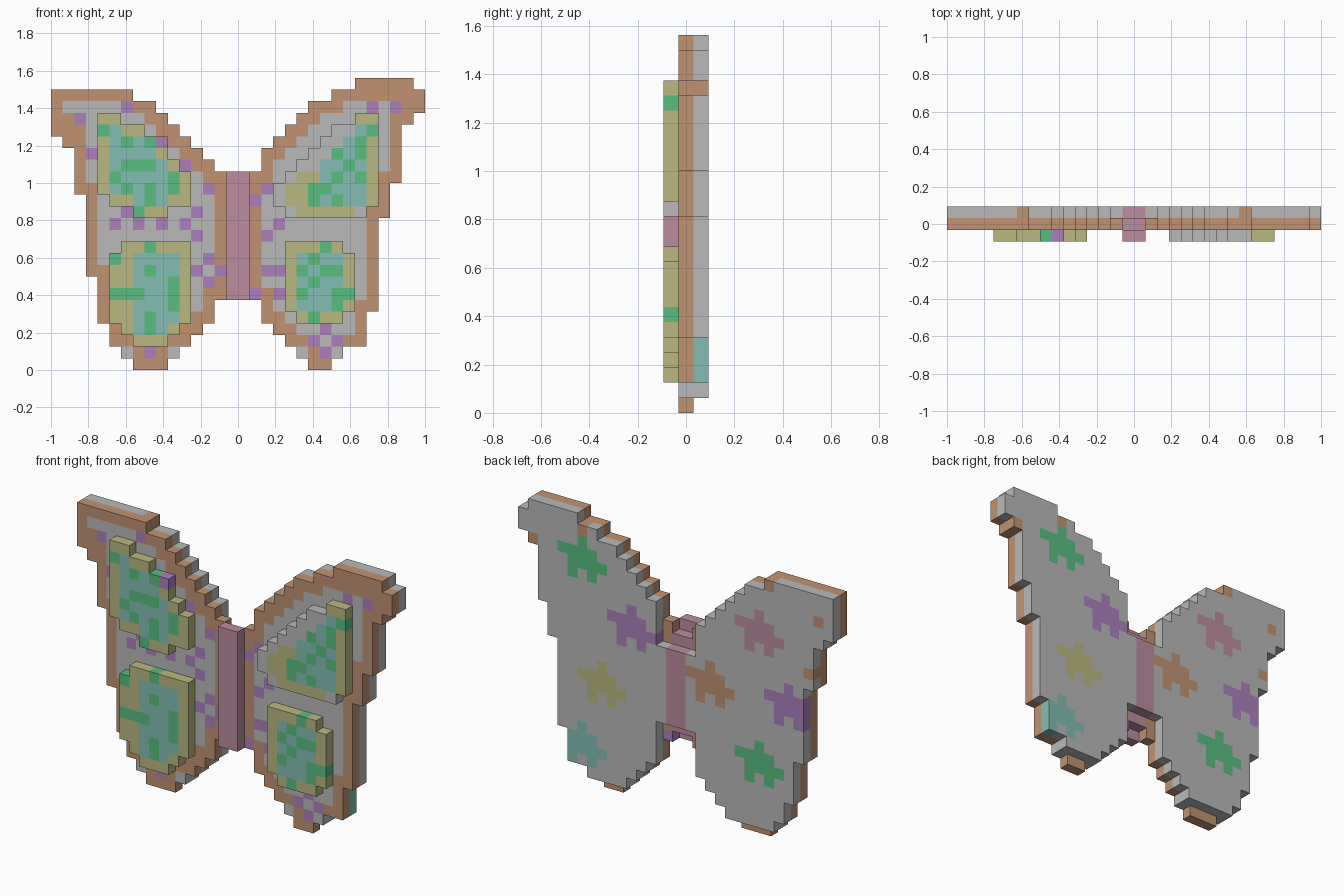
import bpy
import bmesh

cube = bpy.data.objects.get("Cube")
if cube:
    bpy.data.objects.remove(cube)

U = 1 / 16            # size of one block
COLS = 32             # blocks across the full wingspan
FRONT, MIDDLE, BACK = range(3)

# Palette
PALETTE = {
    "grey": (.49, .49, .49),
    "brown": (.53, .29, .165),
    "olive": (.485, .485, .216),
    "teal": (.227, .515, .456),
    "green": (.098, .515, .216),
    "purple": (.413, .216, .515),
    "pink": (.503, .27, .352),
}
NAMES = list(PALETTE)
MATERIALS = []
for name, rgb in PALETTE.items():
    mat = bpy.data.materials.new(name)
    mat.use_nodes = True
    mat.diffuse_color = (*rgb, 1)
    mat.node_tree.nodes["Principled BSDF"].inputs["Base Color"].default_value = (*rgb, 1)
    MATERIALS.append(mat)


def build(name, cells, layer):
    """Turn {(column, row): colour} into one slab of blocks, skipping inner faces."""
    bm = bmesh.new()
    corners = {}

    def corner(c, d, r):
        key = (c, d, r)
        if key not in corners:
            corners[key] = bm.verts.new(((c - COLS / 2) * U, (d - 1.5) * U, r * U))
        return corners[key]

    def quad(colour, *points):
        face = bm.faces.new([corner(*p) for p in points])
        face.material_index = NAMES.index(colour)

    n, f = layer, layer + 1
    for (c, r), colour in cells.items():
        e, t = c + 1, r + 1
        quad(colour, (c, n, r), (e, n, r), (e, n, t), (c, n, t))
        quad(colour, (e, f, r), (c, f, r), (c, f, t), (e, f, t))
        if (c - 1, r) not in cells:
            quad(colour, (c, f, r), (c, n, r), (c, n, t), (c, f, t))
        if (e, r) not in cells:
            quad(colour, (e, n, r), (e, f, r), (e, f, t), (e, n, t))
        if (c, r - 1) not in cells:
            quad(colour, (c, f, r), (e, f, r), (e, n, r), (c, n, r))
        if (c, t) not in cells:
            quad(colour, (c, n, t), (e, n, t), (e, f, t), (c, f, t))
    mesh = bpy.data.meshes.new(name)
    bm.to_mesh(mesh)
    bm.free()
    for mat in MATERIALS:
        mesh.materials.append(mat)
    obj = bpy.data.objects.new(name, mesh)
    bpy.context.collection.objects.link(obj)
    return obj


def fill(starts, ends, bottom=0):
    """Cells of a stepped outline given its first and last column in each row."""
    return {(c, bottom + i) for i, (a, b) in enumerate(zip(starts, ends))
            for c in range(a, b)}


def inside(cell, shape, diagonal):
    c, r = cell
    return all((c + i, r + j) in shape for i in (-1, 0, 1) for j in (-1, 0, 1)
               if diagonal or not (i and j))


def paint(cells, colour, spots):
    for spot in spots:
        if spot in cells:
            cells[spot] = colour


def wing(side, shape, brown_patch, purple_spots, splats, edge_spots):
    # Middle slab: brown rim, grey field, purple spots
    cells = {p: "grey" if inside(p, shape, True) else "brown" for p in shape}
    paint(cells, "brown", brown_patch)
    paint(cells, "purple", purple_spots)
    ends = [p for p in shape if p[1] == 1]
    paint(cells, "grey", (min(ends), max(ends)))
    build(side + "_wing", cells, MIDDLE)

    # Back slab: grey with coloured splats
    cells = {(c, r): "grey" for c, r in shape
             if r > 0 and (c not in (14, 17) or 8 <= r <= 14)}
    for colour, c, r in splats:
        blot = {(c + i, r + j) for i in (-1, 0, 1) for j in (0, 1)}
        blot |= {(c + 2, r + 1), (c - 2, r), (c - 1, r - 1), (c + 1, r - 1), (c, r + 2)}
        paint(cells, colour, blot)
    paint(cells, "brown", edge_spots)
    build(side + "_wing_back", cells, BACK)


def plate(name, shape, core, green_spots, extra=()):
    # Raised wing marking: olive rim, teal core, green spots
    lo, hi = core
    cells = {p: "teal" if lo <= p[0] <= hi and inside(p, shape, False) else "olive"
             for p in shape}
    paint(cells, "green", green_spots)
    for colour, spot in extra:
        paint(cells, colour, [spot])
    build(name, cells, FRONT)


# Wings
right_shape = fill(
    [7, 6] + [5] * 2 + [4] * 4 + [3] * 7 + [2] * 4 + [1] + [0] * 4,
    [10, 11, 12, 13, 14, 14] + [15] * 11 + [14, 13, 12, 11, 10, 9, 7])
left_shape = fill(
    [22, 21, 20, 19, 18, 18] + [17] * 11 + [18, 18, 19, 20, 21, 22, 24, 26],
    [24, 25] + [27] * 3 + [28] * 8 + [29] * 3 + [30] * 5 + [31, 32, 32, 31])

wing("right", right_shape, [(1, 21), (2, 20), (2, 19)],
     [(6, 22), (2, 21), (3, 18), (11, 17), (13, 15), (6, 13), (12, 13), (5, 12),
      (7, 12), (9, 12), (11, 12), (12, 11), (13, 9), (12, 8), (14, 8), (13, 7),
      (5, 9), (8, 1)],
     [("pink", 7, 18), ("brown", 12, 12), ("purple", 4, 12), ("green", 7, 6)],
     [(6, 23), (1, 21), (2, 16)])
wing("left", left_shape, [(c, 23) for c in range(24, COLS)],
     [(27, 22), (29, 22), (18, 15), (17, 14), (19, 12), (18, 11), (18, 8), (19, 8),
      (17, 6), (19, 6), (23, 3), (22, 2), (24, 2), (23, 1)],
     [("green", 25, 20), ("purple", 20, 15), ("olive", 23, 9), ("teal", 25, 3)],
     [(25, 23), (30, 21)])

# Raised markings on the front
plate("right_upper_marking",
      fill([7, 5] + [4] * 7, [10, 12, 12, 12, 11, 10, 10, 8, 6], 13), (5, 9),
      [(4, 20), (6, 19), (8, 19), (6, 17), (7, 17), (5, 16), (8, 17), (6, 15),
       (8, 15), (10, 16), (10, 15), (8, 14), (7, 13)],
      [("purple", (9, 19))])
plate("right_lower_marking",
      fill([7, 6] + [5] * 6 + [6], [10, 11] + [12] * 7, 2), (7, 10),
      [(5, 9), (8, 10), (8, 8), (5, 6), (6, 6), (7, 6), (10, 7), (10, 6), (10, 5),
       (8, 4), (8, 3)])

starts = [20, 19, 19, 20, 21, 22, 23, 24, 26]
plate("left_upper_marking", fill(starts, [27] + [28] * 8, 13), (23, 26),
      [(27, 20), (26, 19), (24, 18), (26, 18), (25, 17), (24, 16), (26, 16),
       (22, 15), (23, 15), (22, 14), (24, 14)],
      [("grey", (c, 13 + i)) for i, c in enumerate(starts[:-1])]
      + [("grey", (c, 17 + i)) for i, c in enumerate((22, 23, 24, 25))]
      + [("grey", (26, 13))])
plate("left_lower_marking",
      fill([21] + [20] * 6, [25] + [26] * 5 + [25], 4), (21, 24),
      [(23, 10), (22, 9), (23, 8), (21, 8), (24, 8), (22, 7), (21, 6), (24, 6),
       (25, 6), (24, 5), (22, 4)])

# Body, shortened by one block at each end per layer towards the back
for layer, part in enumerate(("front", "middle", "back")):
    build("body_" + part, {(c, r): "pink" for c in (15, 16)
                           for r in range(6 + layer, 17 - layer)}, layer)
